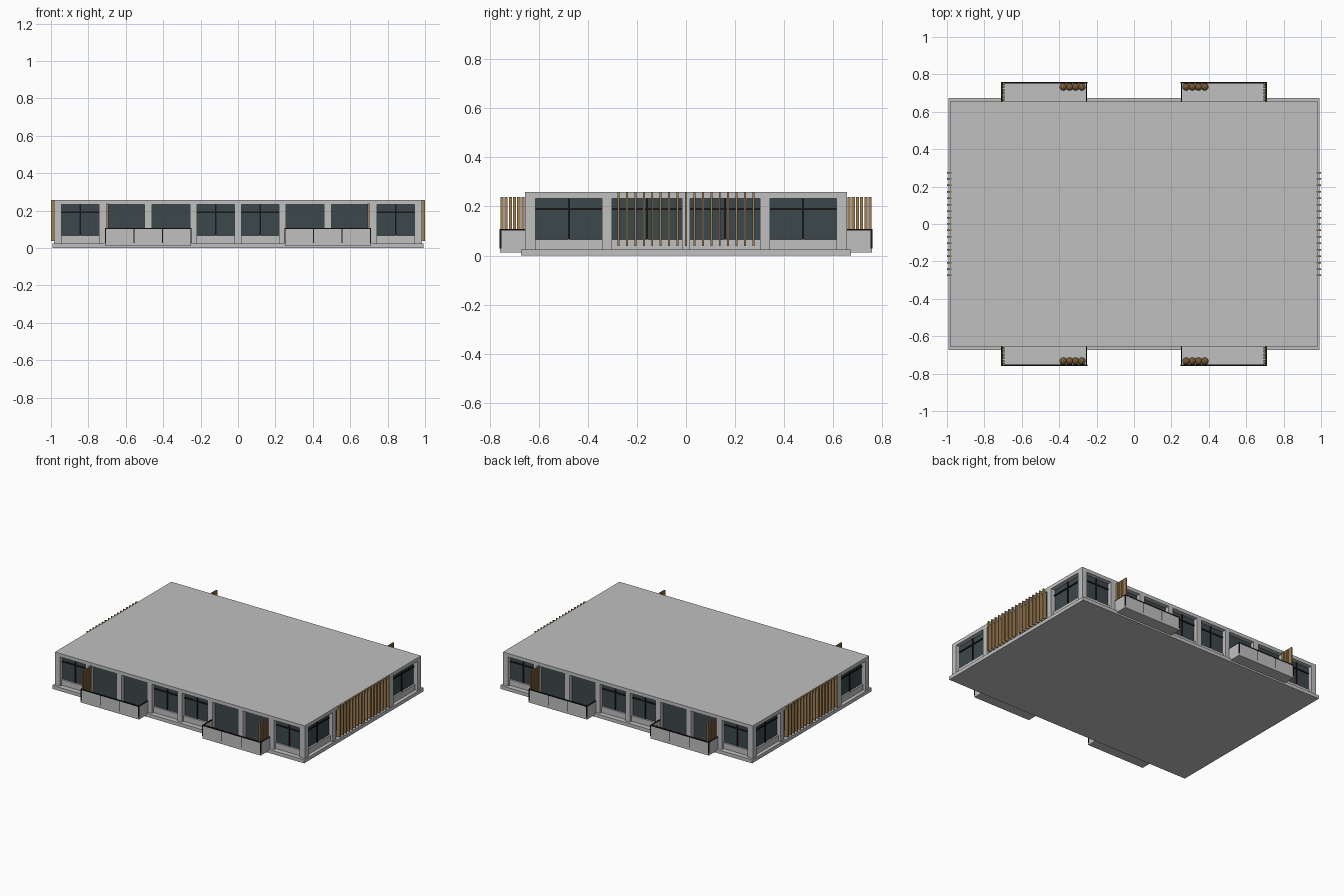
import bpy
import bmesh
from mathutils import Matrix, Vector

if "Cube" in bpy.data.objects:
    bpy.data.objects.remove(bpy.data.objects["Cube"])


def material(name, rgb):
    m = bpy.data.materials.new(name)
    m.diffuse_color = (*rgb, 1)
    m.use_nodes = True
    m.node_tree.nodes["Principled BSDF"].inputs["Base Color"].default_value = m.diffuse_color
    return m


CONCRETE = material("concrete", (0.53, 0.53, 0.53))
GLASS = material("tinted_glass", (0.045, 0.065, 0.072))
BLACK = material("black_metal", (0.008, 0.008, 0.008))
WOOD = material("wood", (0.37, 0.22, 0.09))
BROWN = material("dark_brown", (0.20, 0.115, 0.045))


def finish(name, bm, mat):
    mesh = bpy.data.meshes.new(name)
    bm.to_mesh(mesh)
    bm.free()
    mesh.materials.append(mat)
    ob = bpy.data.objects.new(name, mesh)
    bpy.context.collection.objects.link(ob)
    return ob


def boxes(name, mat, items):
    """One object made of boxes given as (x0, x1, y0, y1, z0, z1)."""
    bm = bmesh.new()
    for x0, x1, y0, y1, z0, z1 in items:
        size = Matrix.Diagonal((abs(x1 - x0), abs(y1 - y0), abs(z1 - z0), 1))
        mid = Vector(((x0 + x1) / 2, (y0 + y1) / 2, (z0 + z1) / 2))
        bmesh.ops.create_cube(bm, size=1, matrix=Matrix.Translation(mid) @ size)
    return finish(name, bm, mat)


def mirror_x(items):
    return items + [(-b, -a, c, d, e, f) for a, b, c, d, e, f in items]


def mirror_y(items):
    return items + [(a, b, -d, -c, e, f) for a, b, c, d, e, f in items]


def mirror_xy(items):
    return mirror_y(mirror_x(items))


X, Y = 0.985, 0.655                 # outer faces of the columns
Z0, SILL, HEAD, TOP = 0.025, 0.066, 0.233, 0.258
GX, GY = X - 0.03, Y - 0.03         # glass planes

# Ground slab, inner core and roof
boxes("ground_slab", CONCRETE, [(-0.993, 0.993, -0.673, 0.673, 0, Z0)])
boxes("core", CONCRETE, [(-GX + 0.01, GX - 0.01, -GY + 0.01, GY - 0.01, Z0, HEAD)])
boxes("roof", CONCRETE, [(-X, X, -Y, Y, HEAD, TOP)])

# Window bays as (start, end) on the positive half of each wall
front_bays = [(0.018, 0.22), (0.257, 0.46), (0.50, 0.70), (0.743, 0.945)]
side_bays = [(0.017, 0.302), (0.342, 0.613)]

# Columns fill the spaces between bays
columns = [(-0.018, 0.018, GY - 0.02, Y, Z0, HEAD)]
columns = mirror_y(columns)
for a, b in ((0.22, 0.257), (0.46, 0.50), (0.70, 0.743)):
    columns += mirror_xy([(a, b, GY - 0.02, Y, Z0, HEAD)])
columns += mirror_x([(GX - 0.02, X, -0.017, 0.017, Z0, HEAD)])
columns += mirror_xy([(GX - 0.02, X, 0.302, 0.342, Z0, HEAD)])
columns += mirror_xy([(0.945, X, 0.613, Y, Z0, HEAD)])
boxes("columns", CONCRETE, columns)

# Glass, sill panels and mullions
glass, sills, bars = [], [], []
for i, (a, b) in enumerate(front_bays):
    door = i in (1, 2)
    glass.append((a, b, GY - 0.02, GY, Z0 if door else SILL, HEAD))
    if not door:
        m = (a + b) / 2
        sills.append((a, b, GY - 0.02, GY + 0.012, Z0, SILL))
        bars.append((m - 0.004, m + 0.004, GY, GY + 0.006, SILL, HEAD))
        bars.append((a, b, GY, GY + 0.006, 0.186, 0.194))
for a, b in side_bays:
    m = (a + b) / 2
    glass.append((GX - 0.02, GX, a, b, SILL, HEAD))
    sills.append((GX - 0.02, GX + 0.012, a, b, Z0, SILL))
    bars.append((GX, GX + 0.006, m - 0.004, m + 0.004, SILL, HEAD))
    bars.append((GX, GX + 0.006, a, b, 0.186, 0.194))
boxes("window_glass", GLASS, mirror_xy(glass))
boxes("window_sills", CONCRETE, mirror_xy(sills))
boxes("window_mullions", BLACK, mirror_xy(bars))

# Vertical sun slats on both side walls
slats = []
for i in range(17):
    y = -0.275 + i * 0.55 / 16
    slats.append((0.973, 1.0, y - 0.004, y + 0.004, 0.038, TOP))
boxes("side_slats", WOOD, mirror_x(slats))

# Balconies: floor, parapet panels, metal frame, wooden screen
BX0, BX1, BY, BT = 0.25, 0.71, 0.758, 0.106
boxes("balcony_floors", CONCRETE, mirror_xy([(BX0, BX1, Y - 0.03, BY, 0.012, 0.028)]))

width = (BX1 - BX0) / 3
panels = [(BX0 + i * width + 0.002, BX0 + (i + 1) * width - 0.002,
           BY - 0.006, BY, 0.028, BT - 0.004) for i in range(3)]
panels += [(x, x + 0.005, Y, BY - 0.006, 0.028, BT - 0.004) for x in (BX0, BX1 - 0.005)]
boxes("balcony_panels", CONCRETE, mirror_xy(panels))

frame = [(BX0, BX1, BY - 0.007, BY + 0.002, BT - 0.004, BT + 0.002)]
frame += [(x, x + 0.006, Y, BY, BT - 0.004, BT + 0.002) for x in (BX0, BX1 - 0.006)]
frame += [(x - 0.003, x + 0.003, BY - 0.008, BY - 0.001, 0.028, BT)
          for x in (BX0 + width, BX0 + 2 * width)]
frame += [(x - 0.003, x + 0.003, BY - 0.006, BY + 0.002, 0.028, BT)
          for x in (BX0 + 0.002, BX1 - 0.002)]
boxes("balcony_frames", BLACK, mirror_xy(frame))

screen = []
for i in range(6):
    y = Y + 0.009 + i * 0.0172
    screen.append((0.693, 0.702, y - 0.0065, y + 0.0065, 0.028, 0.238))
boxes("balcony_screens", WOOD, mirror_xy(screen))

# Row of four round pots with dry shrubs on each balcony
pots, shrubs = bmesh.new(), bmesh.new()
for sx in (-1, 1):
    for sy in (-1, 1):
        for i in range(4):
            x, y = sx * (0.279 + i * 0.033), sy * 0.733
            bmesh.ops.create_cone(pots, cap_ends=True, segments=12, radius1=0.012,
                                  radius2=0.017, depth=0.034,
                                  matrix=Matrix.Translation((x, y, 0.045)))
            bmesh.ops.create_icosphere(shrubs, subdivisions=2, radius=0.021,
                                       matrix=Matrix.Translation((x, y, 0.078)))
finish("plant_pots", pots, WOOD)
finish("shrubs", shrubs, BROWN)
